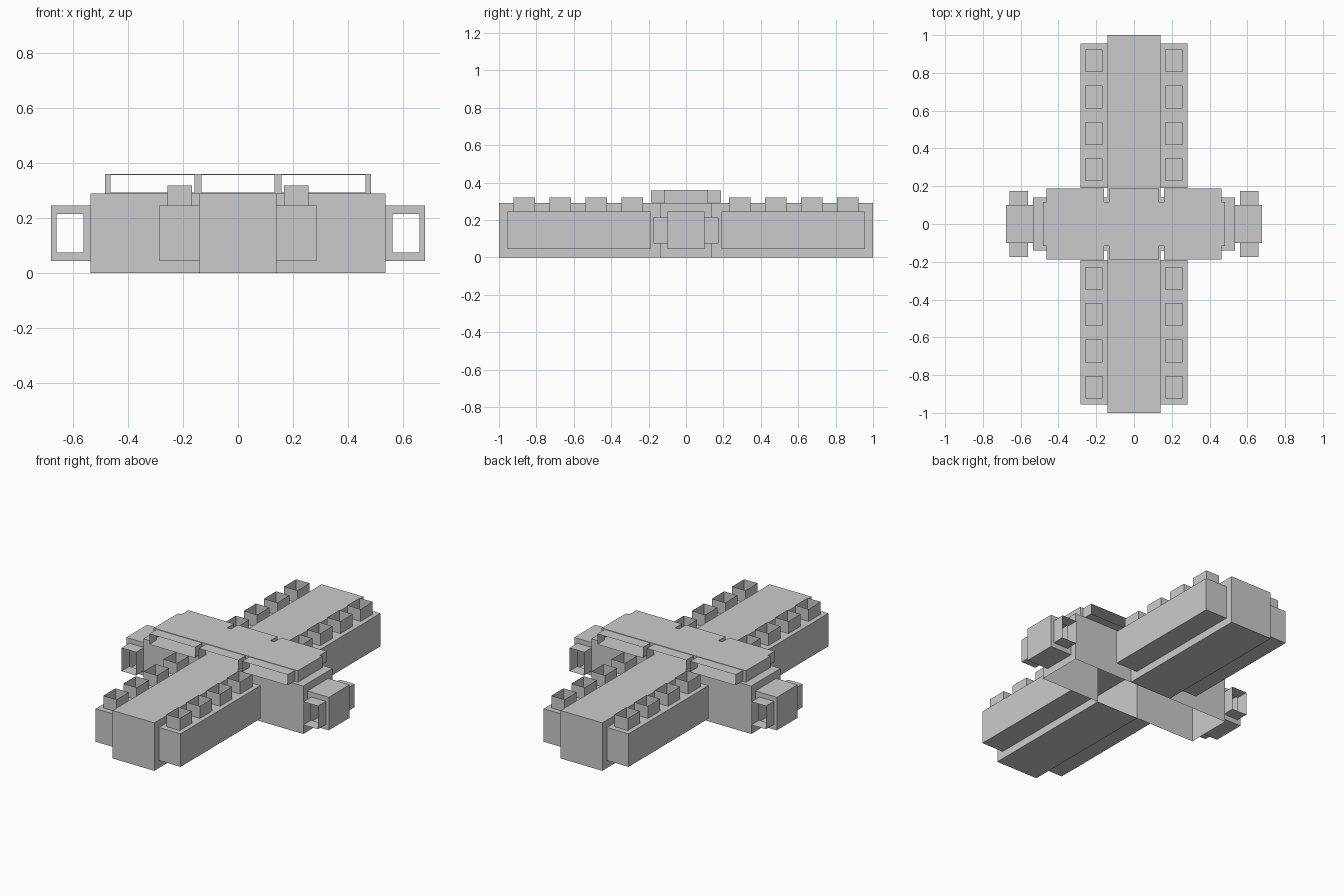
import bpy
import bmesh
from mathutils import Vector

old = bpy.data.objects.get("Cube")
if old:
    bpy.data.objects.remove(old, do_unlink=True)

grey = bpy.data.materials.new("hull_grey")
grey.use_nodes = True
grey.diffuse_color = (0.6, 0.6, 0.6, 1)
grey.node_tree.nodes["Principled BSDF"].inputs["Base Color"].default_value = (0.6, 0.6, 0.6, 1)


def cut_box(low, high, cuts):
    """Box between two corners, cut at the given positions along each axis."""
    bm = bmesh.new()
    bmesh.ops.create_cube(bm, size=1)
    low, high = Vector(low), Vector(high)
    for v in bm.verts:
        v.co = [low[i] + (v.co[i] + 0.5) * (high[i] - low[i]) for i in range(3)]
    for axis, places in enumerate(cuts):
        normal = Vector((0, 0, 0))
        normal[axis] = 1
        for place in places:
            geom = bm.verts[:] + bm.edges[:] + bm.faces[:]
            bmesh.ops.bisect_plane(bm, geom=geom, plane_co=normal * place, plane_no=normal)
    bm.normal_update()
    return bm


def remove(bm, rule):
    """Delete the faces whose centre and normal fit the rule."""
    doomed = [f for f in bm.faces if rule(f.calc_center_median(), f.normal)]
    bmesh.ops.delete(bm, geom=doomed, context='FACES')


def pull(bm, rule, distance, open_end=True):
    """Extrude faces along their normals, as open tubes or closed arms."""
    faces = [f for f in bm.faces if rule(f.calc_center_median(), f.normal)]
    moves = [f.normal.copy() * distance for f in faces]
    for face, move in zip(faces, moves):
        new = bmesh.ops.extrude_discrete_faces(bm, faces=[face])["faces"]
        bmesh.ops.translate(bm, verts=new[0].verts[:], vec=move)
        if open_end:
            bmesh.ops.delete(bm, geom=new, context='FACES')
    bm.normal_update()


def finish(bm, name, mirror=(False, False, False)):
    mesh = bpy.data.meshes.new(name)
    bm.to_mesh(mesh)
    bm.free()
    mesh.materials.append(grey)
    obj = bpy.data.objects.new(name, mesh)
    bpy.context.collection.objects.link(obj)
    if any(mirror):
        mod = obj.modifiers.new("mirror", 'MIRROR')
        mod.use_axis = mirror
        mod.use_mirror_merge = False
    return obj


# Hollow cross-shaped hull, open underneath the crossing and its arms
HALF, TOP, ARM = 0.14, 0.29, 0.535
hull = cut_box((-HALF, -1, 0), (HALF, 1, TOP), ((), (-HALF, HALF), ()))
pull(hull, lambda c, n: abs(n.x) > 0.9 and abs(c.y) < HALF, ARM - HALF, open_end=False)
remove(hull, lambda c, n: n.z < -0.9 and abs(c.y) < HALF)
finish(hull, "cross_hull")

# Long side pods with a row of open sockets on top
centres = [0.287 + 0.1925 * i for i in range(4)]
edges = [c + side for c in centres for side in (-0.058, 0.058)]
pod = cut_box((HALF, 0.19, 0.045), (0.284, 0.955, 0.245), ((0.167, 0.256), edges, ()))
pull(pod, lambda c, n: n.z > 0.9 and 0.167 < c.x < 0.256
     and any(abs(c.y - m) < 0.01 for m in centres), 0.074)
remove(pod, lambda c, n: n.x < -0.9 and c.x < HALF + 0.001)
finish(pod, "side_pods", (True, True, False))

# End pods with a see-through tube running front to back
end = cut_box((ARM, -0.1, 0.045), (0.678, 0.1, 0.245), ((0.56, 0.658), (), (0.075, 0.215)))
pull(end, lambda c, n: abs(n.y) > 0.9 and 0.56 < c.x < 0.658 and 0.075 < c.z < 0.215, 0.075)
remove(end, lambda c, n: n.x < -0.9 and c.x < ARM + 0.001)
finish(end, "end_pods", (True, False, False))

# Raised deck with three see-through ducts
deck = cut_box((-0.483, -0.117, TOP), (0.483, 0.117, 0.36),
               ((-0.463, -0.158, -0.132, 0.132, 0.158, 0.463), (), (0.293, 0.357)))
pull(deck, lambda c, n: abs(n.y) > 0.9 and 0.293 < c.z < 0.357
     and (abs(c.x) < 0.132 or 0.158 < abs(c.x) < 0.463), 0.07)
remove(deck, lambda c, n: n.z < -0.9 and c.z < TOP + 0.001)
finish(deck, "raised_deck")
